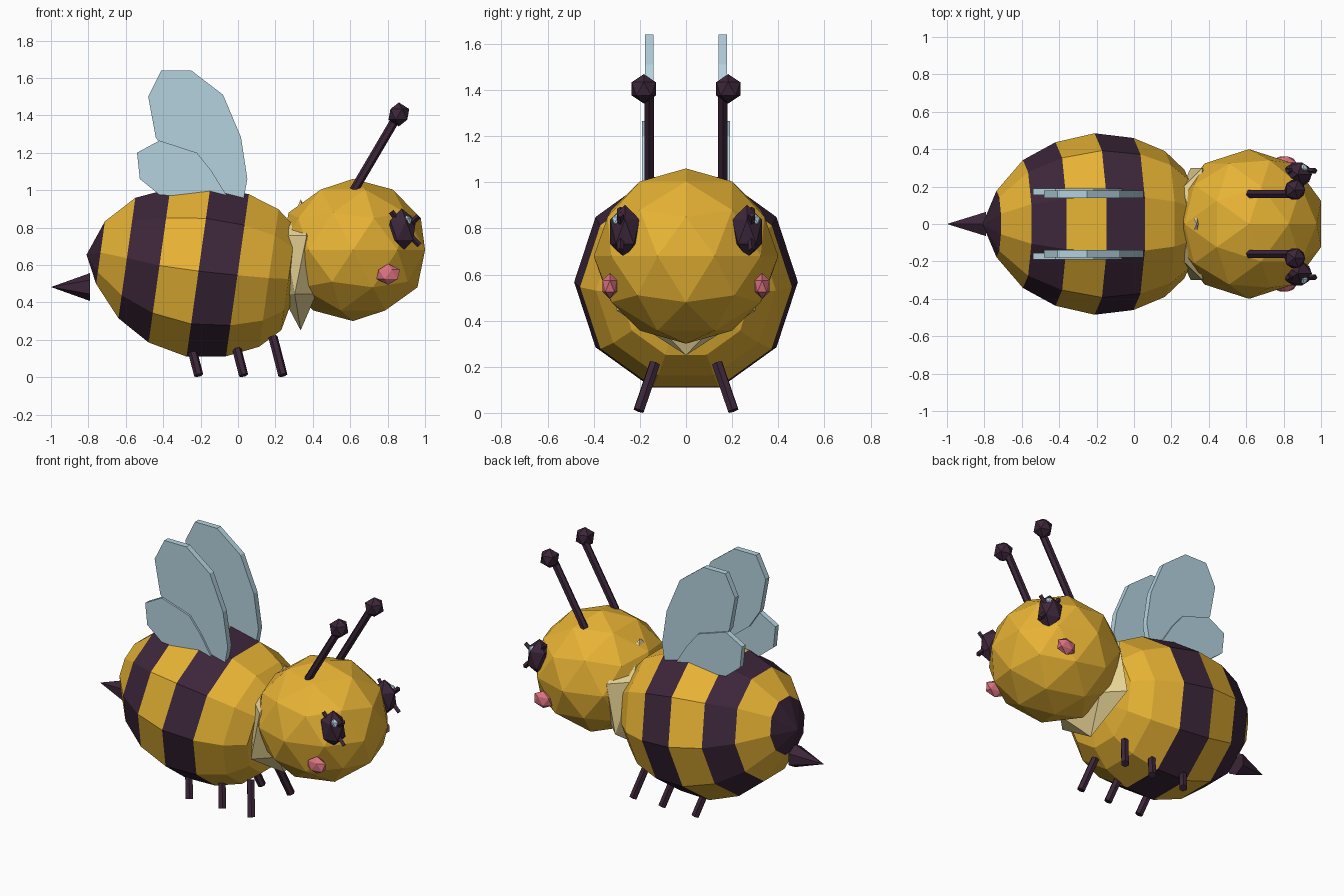
import bpy, bmesh, math
from mathutils import Vector

if "Cube" in bpy.data.objects:
    bpy.data.objects.remove(bpy.data.objects["Cube"])


def material(name, rgb):
    m = bpy.data.materials.new(name)
    m.diffuse_color = (*rgb, 1)
    m.use_nodes = True
    m.node_tree.nodes["Principled BSDF"].inputs["Base Color"].default_value = m.diffuse_color
    return m


YELLOW = material("honey_yellow", (0.80, 0.45, 0.035))
DARK = material("dark_plum", (0.045, 0.019, 0.041))
CREAM = material("cream", (0.80, 0.65, 0.30))
PINK = material("pink", (0.72, 0.17, 0.22))
BLUE = material("pale_blue", (0.46, 0.65, 0.74))


def finish(name, bm, *mats):
    bmesh.ops.recalc_face_normals(bm, faces=bm.faces[:])
    me = bpy.data.meshes.new(name)
    bm.to_mesh(me)
    bm.free()
    ob = bpy.data.objects.new(name, me)
    bpy.context.collection.objects.link(ob)
    for m in mats:
        me.materials.append(m)
    return ob


def ball(name, centre, radii, mat, detail=1):
    bm = bmesh.new()
    bmesh.ops.create_icosphere(bm, subdivisions=detail, radius=1)
    for v in bm.verts:
        v.co = Vector(centre) + Vector(v.co[i] * radii[i] for i in range(3))
    return finish(name, bm, mat)


def rod(name, a, b, r1, r2, mat, sides=6):
    a, b = Vector(a), Vector(b)
    bm = bmesh.new()
    bmesh.ops.create_cone(bm, cap_ends=True, segments=sides, radius1=r1,
                          radius2=r2, depth=(b - a).length)
    q = (b - a).to_track_quat('Z', 'Y')
    for v in bm.verts:
        v.co = q @ v.co + (a + b) / 2
    return finish(name, bm, mat)


def plate(name, outline, y0, y1, mat):
    bm = bmesh.new()
    f = bm.faces.new([bm.verts.new((x, y0, z)) for x, z in outline])
    g = bmesh.ops.extrude_face_region(bm, geom=[f])
    for v in g["geom"]:
        if isinstance(v, bmesh.types.BMVert):
            v.co.y = y1
    return finish(name, bm, mat)


# Striped body: ten-sided tilted rings (x, z, radius)
RINGS = [(-0.735, 0.666, 0.178), (-0.594, 0.637, 0.342), (-0.42, 0.597, 0.437),
         (-0.211, 0.567, 0.485), (-0.003, 0.545, 0.46), (0.165, 0.53, 0.39),
         (0.27, 0.525, 0.29)]
TILT = math.radians(8)
SIDES = 10
bm = bmesh.new()
loops = []
for x, z, r in RINGS:
    loop = []
    for i in range(SIDES):
        a = 2 * math.pi * i / SIDES
        h = r * math.sin(a)
        loop.append(bm.verts.new((x + h * math.sin(TILT), r * math.cos(a),
                                  z + h * math.cos(TILT))))
    loops.append(loop)
tail = bm.verts.new((-0.81, 0, 0.655))
neck = bm.verts.new((0.33, 0, 0.52))
for i in range(SIDES):
    j = (i + 1) % SIDES
    bm.faces.new((tail, loops[0][i], loops[0][j])).material_index = 1
    bm.faces.new((neck, loops[-1][i], loops[-1][j]))
    for k in range(len(loops) - 1):
        f = bm.faces.new((loops[k][i], loops[k][j], loops[k + 1][j], loops[k + 1][i]))
        f.material_index = 1 if k in (1, 3) else 0
finish("body", bm, YELLOW, DARK)

# Head, collar and sting
ball("head", (0.615, 0, 0.68), (0.405, 0.4, 0.38), YELLOW, 2)
ball("collar", (0.335, 0, 0.6), (0.115, 0.353, 0.35), CREAM)
rod("sting", (-0.79, 0, 0.482), (-1.0, 0, 0.482), 0.075, 0, DARK)

BIG = [(-0.41, 1.64), (-0.25, 1.64), (-0.08, 1.51), (0.016, 1.283), (0.05, 1.06),
       (0.03, 0.95), (-0.08, 0.95), (-0.22, 1.05), (-0.36, 1.16), (-0.44, 1.283),
       (-0.48, 1.5)]
SMALL = [(-0.54, 1.2), (-0.42, 1.265), (-0.22, 1.2), (-0.14, 1.1), (-0.06, 0.97),
         (-0.2, 0.96), (-0.42, 0.975), (-0.525, 1.06)]

for s, side in ((1, "left"), (-1, "right")):
    # Wings
    plate(side + "_large_wing", BIG, s * 0.14, s * 0.178, BLUE)
    plate(side + "_small_wing", SMALL, s * 0.155, s * 0.19, BLUE)
    # Antennae
    rod(side + "_antenna", (0.62, s * 0.16, 1.0), (0.855, s * 0.16, 1.4),
        0.024, 0.024, DARK)
    ball(side + "_antenna_tip", (0.86, s * 0.183, 1.405), (0.062, 0.062, 0.064), DARK)
    # Eyes with highlight and lashes
    ball(side + "_eye", (0.875, s * 0.265, 0.785), (0.085, 0.075, 0.118), DARK)
    ball(side + "_eye_highlight", (0.903, s * 0.295, 0.835), (0.03, 0.03, 0.03), BLUE)
    for n, (x, z) in enumerate(((0.97, 0.705), (0.965, 0.86), (0.82, 0.885))):
        rod(f"{side}_lash_{n + 1}", (0.89, s * 0.28, 0.79), (x, s * 0.285, z),
            0.015, 0.015, DARK, 4)
    # Cheeks
    ball(side + "_cheek", (0.803, s * 0.33, 0.55), (0.07, 0.037, 0.056), PINK)
    # Legs
    for n, x in enumerate((-0.21, 0.03, 0.24)):
        rod(f"{side}_leg_{n + 1}", (x - 0.053, s * 0.135, 0.215), (x, s * 0.205, 0.01),
            0.025, 0.025, DARK)
